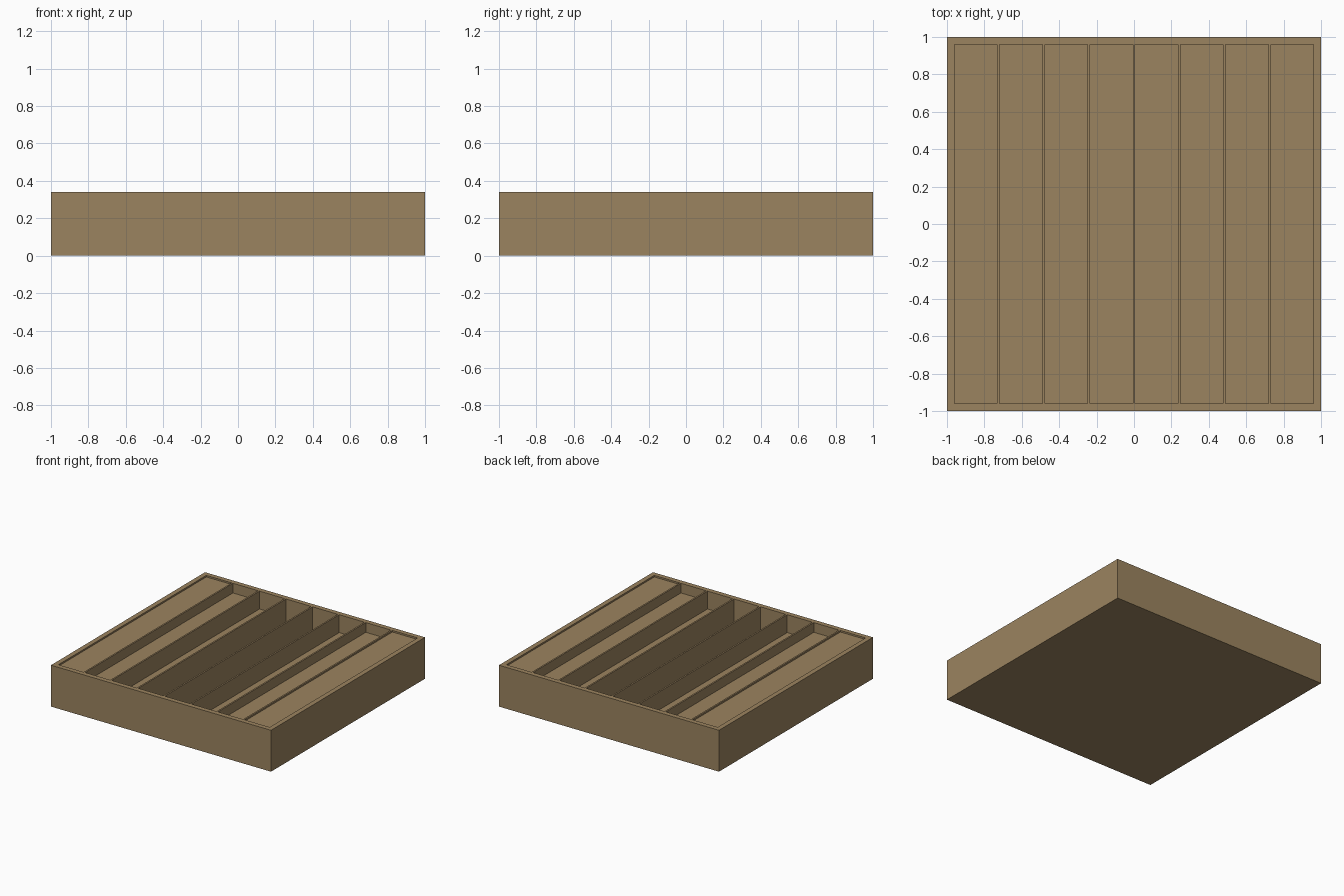
import bpy, bmesh

if "Cube" in bpy.data.objects:
    bpy.data.objects.remove(bpy.data.objects["Cube"])

H = 0.34          # overall height
RIM = 0.96        # inner half size inside the frame
FIN = 0.013       # thickness of the thin dividers
DEPTHS = [0.013, 0.08, 0.147, 0.28, 0.28, 0.147, 0.08, 0.013]

wood = bpy.data.materials.new("light_brown_wood")
wood.diffuse_color = (0.33, 0.23, 0.115, 1)
wood.use_nodes = True
wood.node_tree.nodes["Principled BSDF"].inputs["Base Color"].default_value = wood.diffuse_color


def box(name, x0, x1, y0, y1, z0, z1):
    bm = bmesh.new()
    bmesh.ops.create_cube(bm, size=1)
    for v in bm.verts:
        v.co = ((x0 + x1) / 2 + v.co.x * (x1 - x0),
                (y0 + y1) / 2 + v.co.y * (y1 - y0),
                (z0 + z1) / 2 + v.co.z * (z1 - z0))
    me = bpy.data.meshes.new(name)
    bm.to_mesh(me)
    bm.free()
    me.materials.append(wood)
    ob = bpy.data.objects.new(name, me)
    bpy.context.collection.objects.link(ob)
    return ob


# solid block that the wells are cut from
panel = box("diffuser_panel", -1, 1, -1, 1, 0, H)

# wells of stepped depth, separated by thin fins
n = len(DEPTHS)
width = (2 * RIM - (n - 1) * FIN) / n
for i, depth in enumerate(DEPTHS):
    x = -RIM + i * (width + FIN)
    cutter = box(f"well_cutter_{i + 1}", x, x + width, -RIM, RIM, H - depth, H + 0.1)
    cutter.hide_render = True
    cutter.hide_set(True)
    mod = panel.modifiers.new(f"well_{i + 1}", 'BOOLEAN')
    mod.operation = 'DIFFERENCE'
    mod.solver = 'EXACT'
    mod.object = cutter
